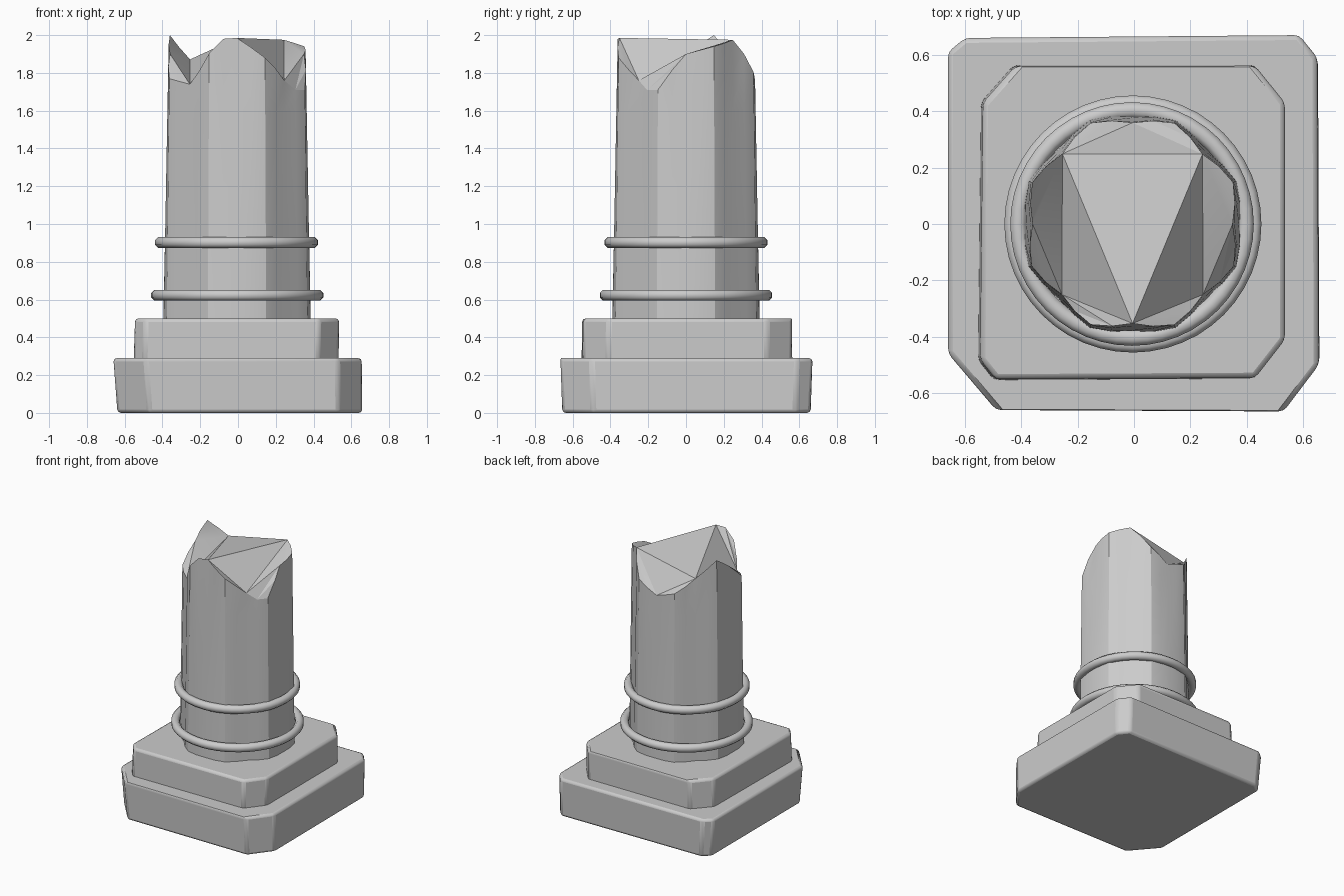
import bpy, bmesh, math

if "Cube" in bpy.data.objects:
    bpy.data.objects.remove(bpy.data.objects["Cube"])


def finish(bm, name, angle, bevel=0.0):
    bmesh.ops.recalc_face_normals(bm, faces=bm.faces)
    mesh = bpy.data.meshes.new(name)
    bm.to_mesh(mesh)
    bm.free()
    ob = bpy.data.objects.new(name, mesh)
    bpy.context.collection.objects.link(ob)
    bpy.ops.object.select_all(action='DESELECT')
    ob.select_set(True)
    bpy.context.view_layer.objects.active = ob
    if bevel:
        mod = ob.modifiers.new("worn_edges", 'BEVEL')
        mod.width, mod.segments = bevel, 2
        mod.limit_method, mod.angle_limit = 'ANGLE', math.radians(25)
    bpy.ops.object.shade_smooth_by_angle(angle=math.radians(angle))
    return ob


def loft(loops, name, angle, bevel=0.0):
    """Join rings of points and close both ends."""
    bm = bmesh.new()
    rings = [[bm.verts.new(p) for p in loop] for loop in loops]
    n = len(rings[0])
    for a, b in zip(rings, rings[1:]):
        for i in range(n):
            j = (i + 1) % n
            bm.faces.new((a[i], a[j], b[j], b[i]))
    bm.faces.new(rings[0][::-1])
    cap = bm.faces.new(rings[-1])
    bmesh.ops.triangulate(bm, faces=[cap])
    return finish(bm, name, angle, bevel)


def slab(name, outline, z0, z1, shift, scale=1.0):
    low = [(x * scale + shift, y * scale, z0) for x, y in outline]
    high = [(x, y, z1) for x, y in outline]
    loft([low, high], name, 30, 0.018)


# Stepped base: chipped corners of uneven size
slab("plinth", [(-0.49, -0.66), (0.53, -0.665), (0.655, -0.50), (0.65, 0.59),
                (0.585, 0.67), (-0.60, 0.66), (-0.66, 0.61), (-0.66, -0.46)],
     0.0, 0.29, 0.012, 0.985)
slab("upper_step", [(-0.49, -0.55), (0.43, -0.545), (0.535, -0.41), (0.535, 0.43),
                    (0.43, 0.56), (-0.42, 0.56), (-0.535, 0.43), (-0.545, -0.48)],
     0.27, 0.50, -0.005, 1.005)

# Shaft: eight ridges with shallow flutes between, broken top edge
RIM = [(0, 1.90), (22.5, 1.94), (45, 1.975), (58, 1.89), (68, 1.80), (90, 1.72),
       (112.5, 1.77), (133, 1.86), (157.5, 2.0), (180, 1.90), (202.5, 1.77),
       (229, 1.735), (247, 1.90), (258, 1.98), (270, 1.985), (285, 1.92),
       (304, 1.82), (315, 1.76), (326, 1.71), (337.5, 1.71), (348, 1.81), (360, 1.90)]


def rim_height(deg):
    for (a, za), (b, zb) in zip(RIM, RIM[1:]):
        if a <= deg <= b:
            return za + (zb - za) * (deg - a) / (b - a)


def shaft_point(deg, z):
    t = (z - 0.5) / 1.5
    ridge = 0.403 - 0.018 * t
    phase = (deg % 45) / 45
    valley = abs(phase - 0.5) * 2          # 0 on a ridge, 1 mid-flute
    diagonal = round(deg / 45) % 2 == 1
    mid = (0.372 - 0.022 * t) if diagonal else (0.39 - 0.038 * t)
    r = ridge + (mid - ridge) * valley
    a = math.radians(deg)
    return (r * math.cos(a) - 0.005, r * math.sin(a), z)


angles = [i * 11.25 for i in range(32)]
loops = [[shaft_point(d, z) for d in angles] for z in (0.49, 1.0, 1.6)]
loops.append([shaft_point(d, rim_height(d)) for d in angles])
loft(loops, "broken_shaft", 20)


# Two collar rings with a rounded section
def collar(name, z, major, shift):
    bm = bmesh.new()
    n, m, minor = 48, 8, 0.031
    grid = []
    for i in range(n):
        a = math.tau * i / n
        row = []
        for k in range(m):
            b = math.tau * (k + 0.5) / m
            r = major + minor * math.cos(b)
            row.append(bm.verts.new((r * math.cos(a) + shift, r * math.sin(a),
                                     z + minor * math.sin(b))))
        grid.append(row)
    for i in range(n):
        p, q = grid[i], grid[(i + 1) % n]
        for k in range(m):
            l = (k + 1) % m
            bm.faces.new((p[k], q[k], q[l], p[l]))
    finish(bm, name, 60)


collar("lower_collar", 0.623, 0.427, -0.004)
collar("upper_collar", 0.902, 0.403, -0.007)
